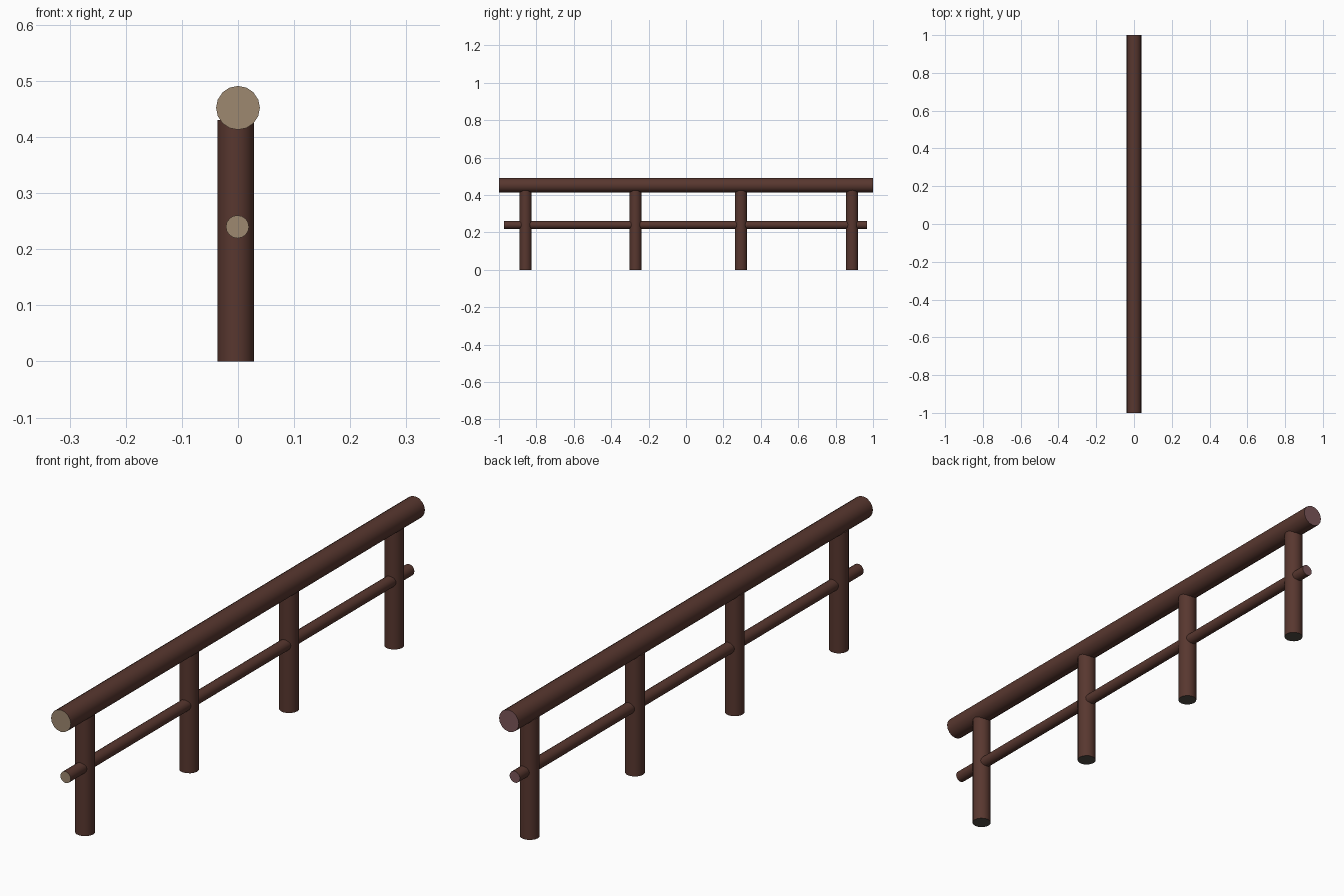
import bpy, math

if "Cube" in bpy.data.objects:
    bpy.data.objects.remove(bpy.data.objects["Cube"])


def material(name, rgb):
    m = bpy.data.materials.new(name)
    lin = [((c / 255 + 0.055) / 1.055) ** 2.4 for c in rgb]
    m.diffuse_color = (*lin, 1)
    m.use_nodes = True
    m.node_tree.nodes["Principled BSDF"].inputs["Base Color"].default_value = m.diffuse_color
    return m


bark = material("dark_brown_wood", (88, 55, 47))
tan = material("tan_end_grain", (158, 136, 112))
mauve = material("mauve_end_grain", (124, 86, 90))
grey = material("grey_post_base", (82, 77, 70))


def log(name, radius, depth, location, along_y=False):
    """Round log with smooth sides and flat coloured end caps."""
    rot = (math.pi / 2, 0, 0) if along_y else (0, 0, 0)
    bpy.ops.mesh.primitive_cylinder_add(vertices=16, radius=radius, depth=depth,
                                        location=location, rotation=rot)
    ob = bpy.context.object
    ob.name = name
    bpy.ops.object.transform_apply(location=False, rotation=True, scale=True)
    for m in (bark, tan, mauve, grey):
        ob.data.materials.append(m)
    for p in ob.data.polygons:
        n = p.normal
        if along_y and n.y < -0.9:
            p.material_index = 1
        elif along_y and n.y > 0.9:
            p.material_index = 2
        elif n.z < -0.9 and not along_y:
            p.material_index = 3
    bpy.ops.object.shade_smooth_by_angle(angle=math.radians(40))
    return ob


# Horizontal rails
log("top_rail", 0.039, 2.0, (0, 0, 0.452), True)
log("lower_rail", 0.0205, 1.941, (-0.001, -0.002, 0.24), True)

# Posts, tops buried in the top rail
for i, y in enumerate((-0.858, -0.27, 0.294, 0.888)):
    log(f"post_{i + 1}", 0.0325, 0.43, (-0.004, y, 0.215))
